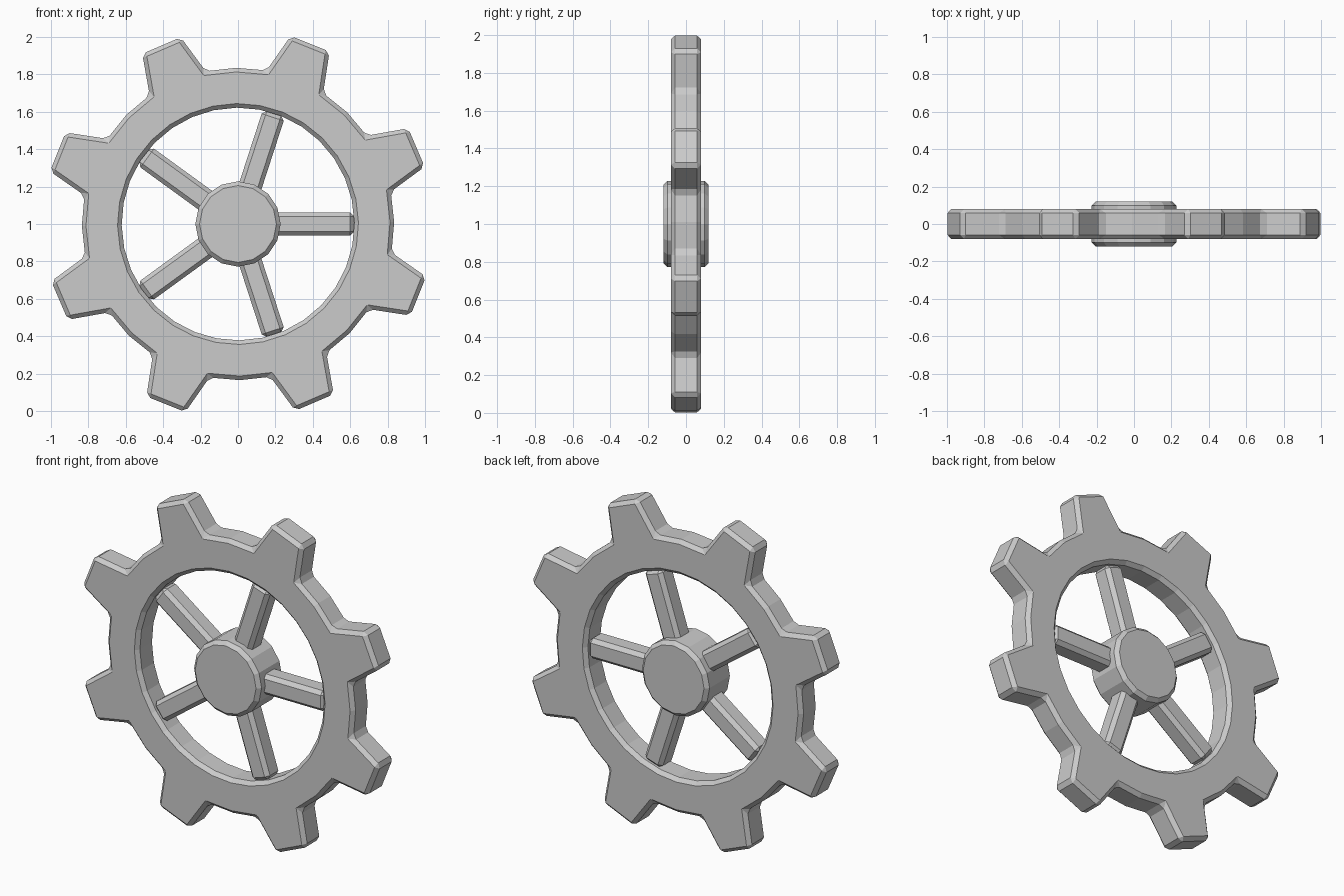
import bpy, bmesh
from math import sin, cos, pi, radians
from mathutils import Matrix, Vector

cube = bpy.data.objects.get("Cube")
if cube:
    bpy.data.objects.remove(cube, do_unlink=True)

# Plain grey metal
grey = bpy.data.materials.new("grey_metal")
grey.use_nodes = True
colour = (0.6, 0.6, 0.6, 1)
grey.diffuse_color = colour
grey.node_tree.nodes["Principled BSDF"].inputs["Base Color"].default_value = colour

TEETH = 8
STEPS = TEETH * 4
CENTRE = Vector((0, 0, 1))
BEVEL = 0.022


def finish(name, bm, bevel=BEVEL):
    """Turn a bmesh into a flat-shaded object with chamfered hard edges."""
    bmesh.ops.recalc_face_normals(bm, faces=bm.faces)
    mesh = bpy.data.meshes.new(name)
    bm.to_mesh(mesh)
    bm.free()
    mesh.materials.append(grey)
    obj = bpy.data.objects.new(name, mesh)
    bpy.context.collection.objects.link(obj)
    obj.location = CENTRE
    mod = obj.modifiers.new("chamfer", "BEVEL")
    mod.width = bevel
    mod.segments = 1
    mod.limit_method = "ANGLE"
    mod.angle_limit = radians(30)
    return obj


def toothed_ring(inner=0.622, root=0.835, tip=1.038, tip_half=0.112, depth=0.08):
    bm = bmesh.new()
    turn = radians(0.7)

    def point(radius, angle, side=0):
        return bm.verts.new((radius * cos(angle) - side * sin(angle), -depth,
                             radius * sin(angle) + side * cos(angle)))

    angles = [turn + 2 * pi * i / STEPS for i in range(STEPS)]
    hole = [point(inner, a) for a in angles]
    rim = [point(root, a) for a in angles]
    for i in range(STEPS):
        j = (i + 1) % STEPS
        bm.faces.new((hole[i], hole[j], rim[j], rim[i]))
    # One tapered tooth on every fourth rim point
    for i in range(2, STEPS, 4):
        low, high = point(tip, angles[i], -tip_half), point(tip, angles[i], tip_half)
        bm.faces.new((rim[i - 1], rim[i], rim[i + 1], high, low))
    # Extrude the flat outline to full thickness
    new = bmesh.ops.extrude_face_region(bm, geom=bm.faces[:])["geom"]
    bmesh.ops.translate(bm, vec=(0, 2 * depth, 0),
                        verts=[g for g in new if isinstance(g, bmesh.types.BMVert)])
    return finish("toothed_ring", bm)


def hub(radius=0.228, depth=0.24, sides=16):
    bm = bmesh.new()
    bmesh.ops.create_cone(bm, cap_ends=True, segments=sides, radius1=radius,
                          radius2=radius, depth=depth,
                          matrix=Matrix.Rotation(pi / 2, 4, "X"))
    return finish("hub", bm)


def spoke(index, start=0.15, end=0.622, width=0.124):
    bm = bmesh.new()
    bmesh.ops.create_cube(bm, size=1)
    bmesh.ops.scale(bm, vec=(end - start, width, width), verts=bm.verts)
    bmesh.ops.translate(bm, vec=((start + end) / 2, 0, 0), verts=bm.verts)
    obj = finish(f"spoke_{index + 1}", bm)
    obj.rotation_euler.y = -2 * pi * index / 5
    return obj


toothed_ring()
hub()
for n in range(5):
    spoke(n)
